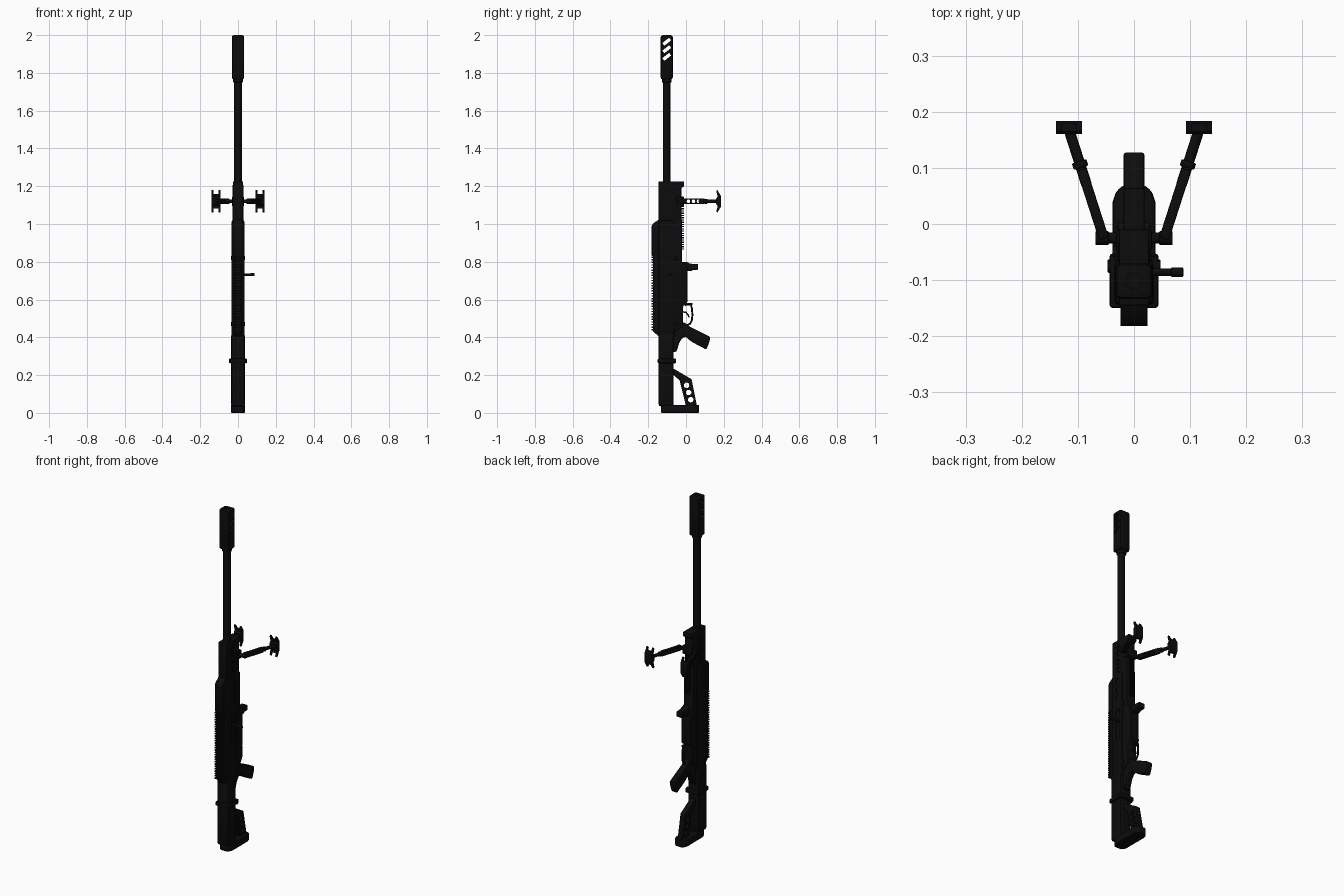
import bpy, bmesh, math
from mathutils import Vector, Matrix

if "Cube" in bpy.data.objects:
    bpy.data.objects.remove(bpy.data.objects["Cube"])

black = bpy.data.materials.new("matte_black")
black.diffuse_color = (0.0036, 0.0036, 0.0038, 1)
black.use_nodes = True
black.node_tree.nodes["Principled BSDF"].inputs["Base Color"].default_value = black.diffuse_color


def finish(name, bm, bevel=0.0, seg=2):
    bmesh.ops.recalc_face_normals(bm, faces=bm.faces)
    if bevel:
        sharp = [e for e in bm.edges if len(e.link_faces) == 2 and e.calc_face_angle() > 0.5]
        bmesh.ops.bevel(bm, geom=sharp, offset=bevel, segments=seg, profile=0.5,
                        affect='EDGES', clamp_overlap=True)
    me = bpy.data.meshes.new(name)
    bm.to_mesh(me)
    bm.free()
    me.materials.append(black)
    ob = bpy.data.objects.new(name, me)
    bpy.context.collection.objects.link(ob)
    return ob


def prism(name, pts, x0, x1, bevel=0.0, seg=2):
    """Side profile of (y, z) points extruded from x0 to x1."""
    bm = bmesh.new()
    f = bm.faces.new([bm.verts.new((x0, y, z)) for y, z in pts])
    r = bmesh.ops.extrude_face_region(bm, geom=[f])
    bmesh.ops.translate(bm, vec=(x1 - x0, 0, 0),
                        verts=[v for v in r['geom'] if isinstance(v, bmesh.types.BMVert)])
    return finish(name, bm, bevel, seg)


def box(name, x, y, z, bevel=0.0, seg=2, rot=None):
    """Box from (min, max) ranges, optionally turned about its centre."""
    bm = bmesh.new()
    size = [b - a for a, b in (x, y, z)]
    c = Vector([(a + b) / 2 for a, b in (x, y, z)])
    m = Matrix.Translation(c) @ (rot or Matrix()) @ Matrix.Diagonal((*size, 1))
    bmesh.ops.create_cube(bm, size=1, matrix=m)
    return finish(name, bm, bevel, seg)


def rod(name, a, b, r1, r2=None, n=24, bevel=0.0):
    a, b = Vector(a), Vector(b)
    d = b - a
    bm = bmesh.new()
    m = Matrix.Translation((a + b) / 2) @ d.to_track_quat('Z', 'Y').to_matrix().to_4x4()
    bmesh.ops.create_cone(bm, cap_ends=True, segments=n, radius1=r1,
                          radius2=r1 if r2 is None else r2, depth=d.length, matrix=m)
    return finish(name, bm, bevel)


def cut(ob, *cutters):
    for c in cutters:
        mod = ob.modifiers.new("cut", 'BOOLEAN')
        mod.operation, mod.solver, mod.object = 'DIFFERENCE', 'EXACT', c
        bpy.context.view_layer.objects.active = ob
        bpy.ops.object.modifier_apply(modifier=mod.name)
        bpy.data.objects.remove(c)


def tube(name, pts, r):
    cu = bpy.data.curves.new(name, 'CURVE')
    cu.dimensions, cu.bevel_depth, cu.use_fill_caps = '3D', r, True
    sp = cu.splines.new('POLY')
    sp.points.add(len(pts) - 1)
    for p, (y, z) in zip(sp.points, pts):
        p.co = (0, y, z, 1)
    cu.materials.append(black)
    ob = bpy.data.objects.new(name, cu)
    bpy.context.collection.objects.link(ob)


BY = -0.102  # barrel axis

# Barrel and muzzle brake
rod("barrel", (0, BY, 1.1), (0, BY, 1.80), 0.02, n=32)
brake = box("muzzle_brake", (-.033, .033), (BY - .032, BY + .032), (1.765, 2.0), .011, 2)
slots = [box("slot", (-.1, .1), (BY - .023, BY + .023), (z - .009, z + .009),
             rot=Matrix.Rotation(math.radians(38), 4, 'X')) for z in (1.885, 1.925, 1.965)]
cut(brake, rod("bore", (0, BY, 1.85), (0, BY, 2.05), .014), *slots)
rod("brake_collar", (0, BY, 1.75), (0, BY, 1.77), .026, bevel=.003)

# Handguard with vents, and front block
guard = box("handguard", (-.028, .028), (-.145, -.025), (1.0, 1.215), .008)
cut(guard, *[box("vent", (s * .032 - .01, s * .032 + .01), (-.105, -.082), (z, z + .03),
                 rot=Matrix.Rotation(.4, 4, 'X'))
             for s in (-1, 1) for z in (1.03, 1.075, 1.13, 1.17)])
prism("front_block", [(-.145, 1.205), (-.145, 1.225), (-.01, 1.225), (-.01, 1.2), (-.03, 1.185),
                      (-.12, 1.185)], -.027, .027, .003)

# Receiver: upper half, lower half, side details
upper = box("upper_receiver", (-.034, .034), (-.145, -.06), (.40, 1.02), .01)
cut(upper, box("port", (.029, .05), (-.105, -.075), (.62, .80)),
    *[box("vent", (s * .04 - .01, s * .04 + .01), (-.105, -.082), (z, z + .03),
          rot=Matrix.Rotation(.4, 4, 'X')) for s in (-1, 1) for z in (.86, .91, .96)])
prism("lower_receiver", [(-.075, .42), (-.015, .46), (-.015, .565), (.004, .58), (.004, .78),
                         (-.022, .80), (-.022, 1.02), (-.075, 1.02)], -.029, .029, .004)
for s in (-1, 1):
    box("receiver_rib", (s * .031 - .004, s * .031 + .004), (-.067, -.057), (.45, 1.0), .002)
    for z in (.47, .82):
        rod("receiver_pin", (s * .02, -.05, z), (s * .038, -.05, z), .01, n=16, bevel=.002)

# Ribbed strip under the handguard
for i in range(20):
    z = .865 + i * .0118
    box("lower_rail_tooth", (-.014, .014), (-.026, -.011), (z, z + .006))

# Top rail with teeth
prism("top_rail", [(-.14, .40), (-.174, .432), (-.174, .99), (-.14, 1.0)], -.02, .02, .002)
prism("rail_front_block", [(-.14, .83), (-.182, .83), (-.182, .99), (-.172, 1.005), (-.14, 1.025)],
      -.024, .024, .004)
for i in range(29):
    z = .437 + i * .0137
    box("rail_tooth", (-.024, .024), (-.182, -.168), (z, z + .007))

# Magazine and its front lug
box("magazine", (-.021, .021), (-.03, .007), (.585, .765), .004)
prism("magazine_lug", [(-.02, .75), (.03, .75), (.035, .757), (.064, .757), (.064, .788),
                       (.02, .79), (.005, .80), (-.02, .80)], -.019, .019, .004)

# Bolt handle
rod("bolt_handle", (.025, -.086, .732), (.085, -.086, .732), .0065, n=16)
rod("bolt_knob", (.066, -.086, .732), (.088, -.086, .732), .0085, n=16, bevel=.002)

# Trigger, trigger guard and pistol grip
tube("trigger_guard", [(-.005, .572), (.026, .572), (.031, .555), (.034, .52), (.031, .49),
                       (.02, .47), (-.005, .462)], .005)
tube("trigger", [(-.015, .535), (.0, .532), (.01, .52), (.017, .505)], .004)
box("guard_catch", (-.006, .006), (.0, .034), (.572, .582), .002)
prism("pistol_grip", [(-.07, .48), (-.01, .48), (.02, .457), (.07, .432), (.129, .402),
                      (.122, .37), (.108, .335), (.06, .36), (.025, .38), (0, .402), (-.018, .398),
                      (-.034, .375), (-.05, .325), (-.07, .32)], -.019, .019, .006)

# Stock tube, collar and butt plate
box("stock_tube", (-.036, .036), (-.145, -.066), (.035, .42), .01)
box("stock_collar", (-.044, .044), (-.15, -.052), (.262, .288), .007)
for s in (-1, 1):
    rod("collar_pin", (s * .03, -.075, .275), (s * .047, -.075, .275), .012, n=16, bevel=.002)
bm = bmesh.new()
pts = [(sx * .038 + dx, y) for sx, dx, y in ((-1, 0, .04), (-1, .006, .058), (-1, .02, .07), (1, -.02, .07),
       (1, -.006, .058), (1, 0, .04), (1, 0, -.11), (1, -.015, -.133), (-1, .015, -.133), (-1, 0, -.11))]
f = bm.faces.new([bm.verts.new((x, y, 0)) for x, y in pts])
r = bmesh.ops.extrude_face_region(bm, geom=[f])
bmesh.ops.translate(bm, vec=(0, 0, .042),
                    verts=[v for v in r['geom'] if isinstance(v, bmesh.types.BMVert)])
finish("butt_plate", bm, .006)

# Rear strut with lightening holes
strut = prism("rear_strut", [(-.07, .235), (-.055, .228), (.03, .178), (.032, .165), (.058, .035),
                             (0, .035), (-.034, .172), (-.07, .205)], -.016, .016, .003)
cut(strut, *[rod("hole", (-.1, y, z), (.1, y, z), .0145) for y, z in ((.003, .146), (.014, .108), (.025, .07))])

# Bipod: hub, drilled legs and forked feet
rod("bipod_axle", (-.055, -.025, 1.12), (.055, -.025, 1.12), .01)
box("bipod_mount", (-.032, .032), (-.05, -.01), (1.095, 1.145), .005)
for s, side in ((-1, "left"), (1, "right")):
    rod(side + "_bipod_hinge", (s * .045, -.025, 1.12), (s * .069, -.025, 1.12), .0125, bevel=.002)
    a, b = Vector((s * .054, -.025, 1.12)), Vector((s * .115, .165, 1.12))
    turn = Matrix.Rotation(-s * math.atan2(.061, .19), 4, 'Z')
    m = a.lerp(b, .32)
    leg = box(side + "_bipod_leg", (m.x - .009, m.x + .009), (m.y - .065, m.y + .065),
              (1.105, 1.135), .003, rot=turn)
    holes = []
    for t in (.2, .34, .48):
        p = a.lerp(b, t)
        holes.append(rod("hole", p - Vector((.06, 0, 0)), p + Vector((.06, 0, 0)), .0095, n=20))
    cut(leg, *holes)
    rod(side + "_bipod_rod", a.lerp(b, .5), b, .0095, n=20)
    rod(side + "_bipod_ring", a.lerp(b, .66), a.lerp(b, .72), .0135, n=20, bevel=.002)
    x = s * .116
    foot = prism(side + "_bipod_foot", [(.160, 1.066), (.166, 1.06), (.184, 1.09), (.184, 1.15),
                 (.166, 1.18), (.160, 1.174), (.168, 1.145), (.160, 1.135), (.160, 1.105),
                 (.168, 1.095)], x - .023, x + .023)
    cut(foot, *[box("notch", (x - .013, x + .013), (.1, .25), r) for r in ((1.04, 1.082), (1.158, 1.2))])

# Smooth the round parts, keep hard edges
for ob in bpy.data.objects:
    ob.select_set(ob.type == 'MESH')
bpy.context.view_layer.objects.active = bpy.data.objects["barrel"]
bpy.ops.object.shade_smooth_by_angle(angle=math.radians(35))
